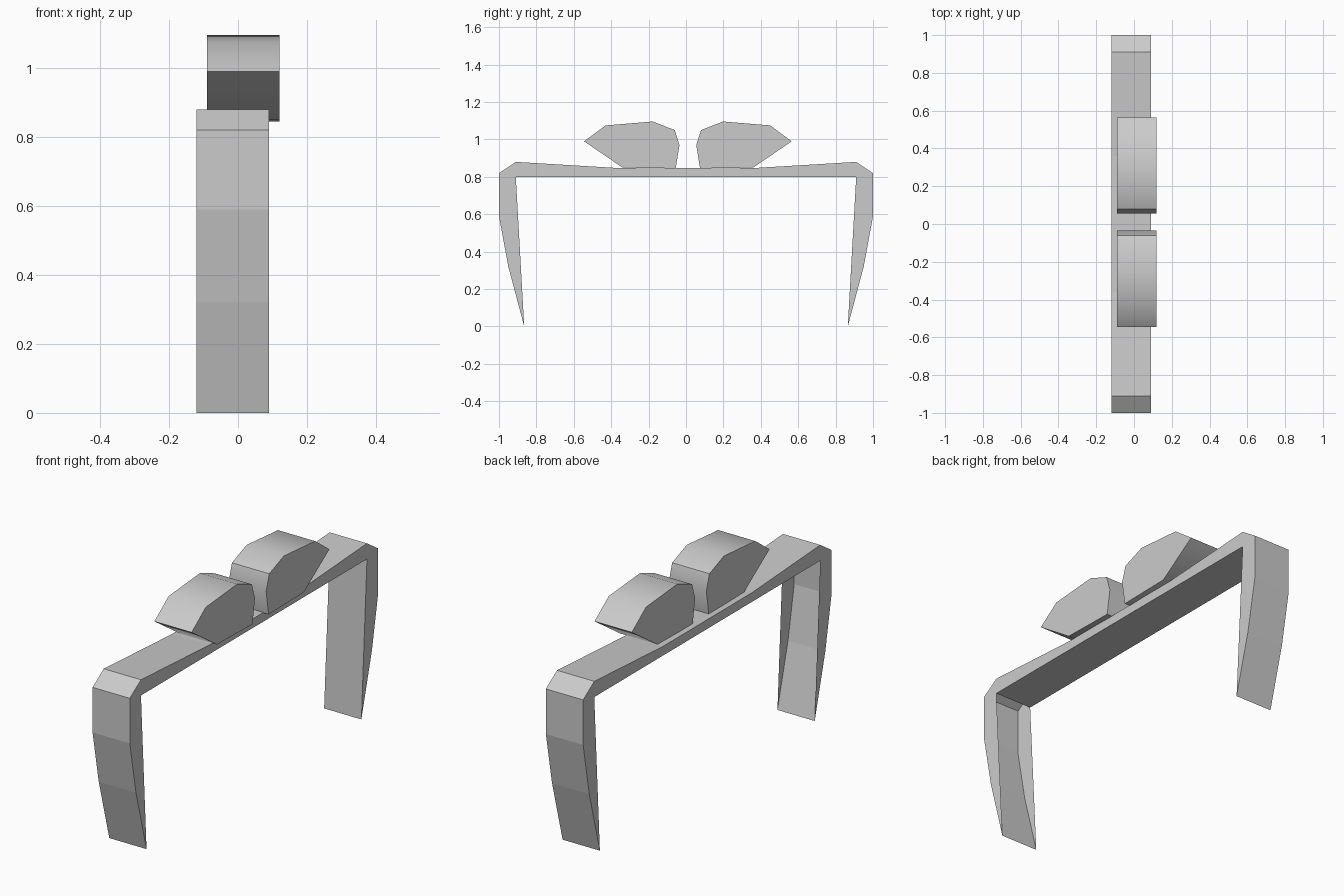
import bpy, bmesh, math

if "Cube" in bpy.data.objects:
    bpy.data.objects.remove(bpy.data.objects["Cube"])


def extrude_profile(name, profile, x0, x1, skip=()):
    """Prism of a (y, z) profile along x; skip lists side walls left open."""
    bm = bmesh.new()
    a = [bm.verts.new((x0, y, z)) for y, z in profile]
    b = [bm.verts.new((x1, y, z)) for y, z in profile]
    n = len(profile)
    caps = [bm.faces.new(a), bm.faces.new(b[::-1])]
    walls = [bm.faces.new((a[i], b[i], b[(i + 1) % n], a[(i + 1) % n]))
             for i in range(n)]
    bmesh.ops.recalc_face_normals(bm, faces=bm.faces[:])
    if skip:
        bmesh.ops.delete(bm, geom=[walls[i] for i in skip], context='FACES_ONLY')
    bmesh.ops.triangulate(bm, faces=[f for f in caps if len(f.verts) > 8])
    me = bpy.data.meshes.new(name)
    bm.to_mesh(me)
    bm.free()
    ob = bpy.data.objects.new(name, me)
    bpy.context.collection.objects.link(ob)
    return ob


# Bridge-shaped frame: half outline from the inner corner round to the top
half = [(0.91, 0.80), (0.865, 0.0), (0.95, 0.32), (1.0, 0.59),
        (1.0, 0.82), (0.91, 0.88), (0.36, 0.847)]
outline = half + [(-y, z) for y, z in reversed(half)]
# the inner wall of the -y leg is open
extrude_profile("frame", outline, -0.12, 0.09, skip=[len(outline) - 2])

# Two mirrored pads standing on the frame
pad = [(0.045, 0.97), (0.07, 1.05), (0.188, 1.096), (0.44, 1.075),
       (0.555, 0.99), (0.35, 0.85), (0.065, 0.845)]
for name, s in (("right_pad", 1), ("left_pad", -1)):
    ob = extrude_profile(name, [(0.01 + s * y, z) for y, z in pad], -0.09, 0.12)
    bpy.ops.object.select_all(action='DESELECT')
    bpy.context.view_layer.objects.active = ob
    ob.select_set(True)
    bpy.ops.object.shade_smooth_by_angle(angle=math.radians(50))
